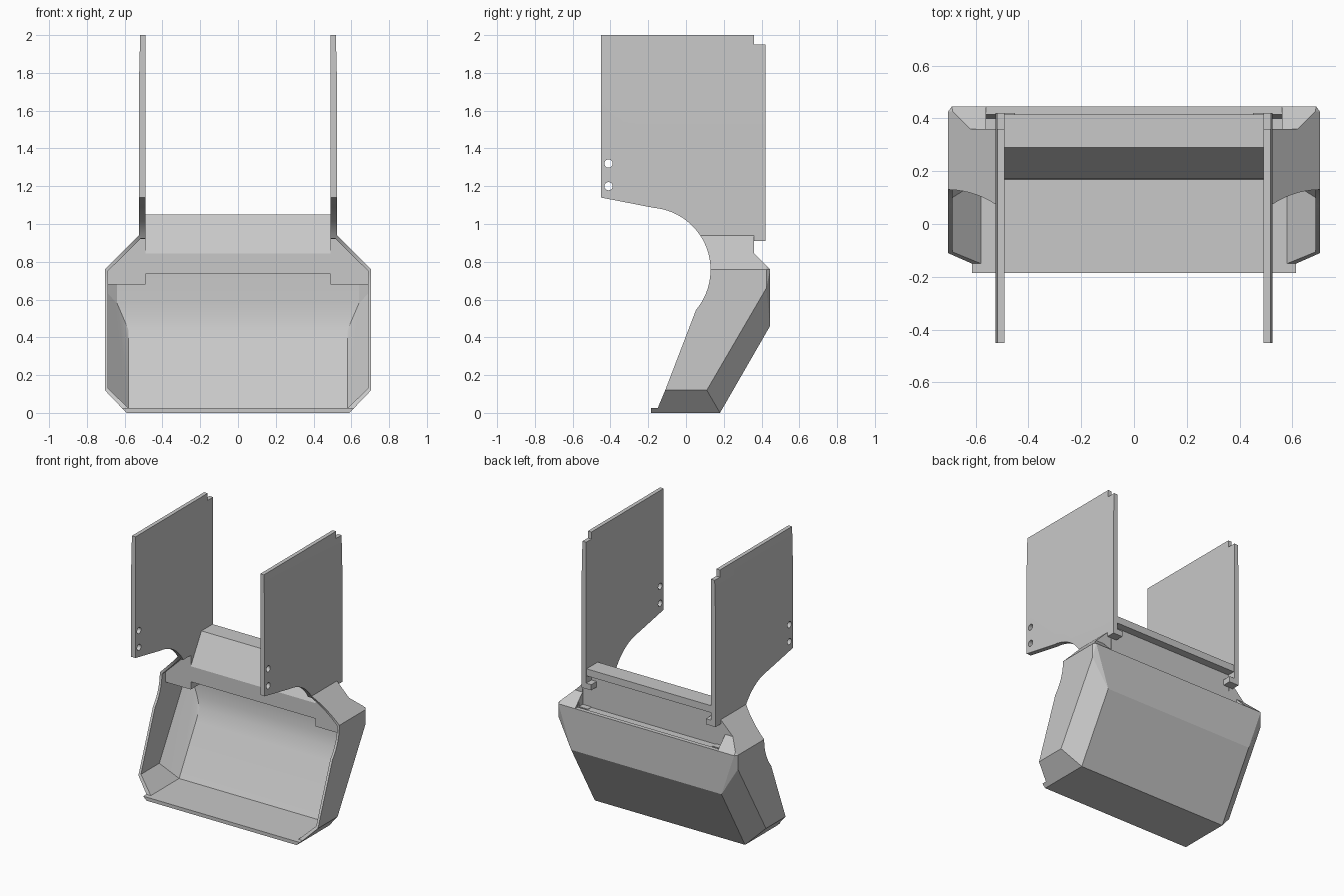
import bpy, bmesh, math
from mathutils import Vector

cube = bpy.data.objects.get("Cube")
if cube:
    bpy.data.objects.remove(cube, do_unlink=True)

grey = bpy.data.materials.new("plain_grey")
grey.use_nodes = True
GREY = (0.58, 0.58, 0.58, 1)
grey.diffuse_color = GREY
grey.node_tree.nodes["Principled BSDF"].inputs["Base Color"].default_value = GREY


def finish(name, bm):
    bmesh.ops.recalc_face_normals(bm, faces=bm.faces[:])
    mesh = bpy.data.meshes.new(name)
    bm.to_mesh(mesh)
    bm.free()
    mesh.materials.append(grey)
    obj = bpy.data.objects.new(name, mesh)
    bpy.context.collection.objects.link(obj)
    return obj


def prism(name, profile, x0, x1):
    """Extrude a (y, z) outline from x0 to x1."""
    bm = bmesh.new()
    face = bm.faces.new([bm.verts.new((x0, y, z)) for y, z in profile])
    moved = bmesh.ops.extrude_face_region(bm, geom=[face])["geom"]
    verts = [g for g in moved if isinstance(g, bmesh.types.BMVert)]
    bmesh.ops.translate(bm, verts=verts, vec=(x1 - x0, 0, 0))
    return finish(name, bm)


def box(name, x0, x1, y0, y1, z0, z1):
    return prism(name, [(y0, z0), (y1, z0), (y1, z1), (y0, z1)], x0, x1)


def hull(name, points, mirror=True):
    """Convex solid around points, mirrored across x."""
    bm = bmesh.new()
    for x, y, z in points:
        bm.verts.new((x, y, z))
        if mirror:
            bm.verts.new((-x, y, z))
    result = bmesh.ops.convex_hull(bm, input=bm.verts[:])
    spare = set(result["geom_interior"] + result["geom_unused"])
    bmesh.ops.delete(bm, geom=[v for v in spare if isinstance(v, bmesh.types.BMVert)], context="VERTS")
    bmesh.ops.dissolve_limit(bm, angle_limit=math.radians(1.5), verts=bm.verts[:], edges=bm.edges[:])
    return finish(name, bm)


def cut(obj, cutter, operation="DIFFERENCE", keep=False):
    mod = obj.modifiers.new("cut", "BOOLEAN")
    mod.object, mod.operation, mod.solver = cutter, operation, "EXACT"
    bpy.context.view_layer.objects.active = obj
    bpy.ops.object.modifier_apply(modifier=mod.name)
    if not keep:
        bpy.data.objects.remove(cutter, do_unlink=True)


def arc(start, end, steps):
    """Round front cut-out shared by the bucket sides and the arms."""
    angles = [math.radians(start + (end - start) * i / steps) for i in range(steps + 1)]
    return [(-0.2 + 0.33 * math.cos(a), 0.757 + 0.33 * math.sin(a)) for a in angles]


# Side outline that trims the bucket
side_outline = [(-0.18, 0), (0.19, -0.01), (0.45, 0.45), (0.45, 0.755), (0.36, 0.845), (0.36, 0.95)]
side_outline += arc(34, -40, 16) + [(-0.11, 0.12), (-0.15, 0.025), (-0.185, 0.025), (-0.185, 0)]
trim = prism("trim", side_outline[1:-1] + [(-0.185, -0.01)], -1, 1)

# Bucket shell: chamfered solid, hollowed and trimmed
F = -0.4
bucket = hull("bucket_shell", [
    (0.59, F, 0), (0.59, 0.18, 0), (0.705, F, 0.12), (0.705, 0.11, 0.12),
    (0.59, 0.445, 0.46), (0.705, 0.425, 0.66), (0.705, F, 0.76), (0.705, 0.425, 0.76),
    (0.69, 0.445, 0.76), (0.525, F, 0.94), (0.525, 0.445, 0.94)])
F = -0.6
cavity = hull("cavity", [
    (0.58, F, 0.025), (0.58, 0.168, 0.025), (0.688, F, 0.13), (0.688, 0.1, 0.13),
    (0.58, 0.358, 0.36), (0.58, 0.396, 0.44), (0.61, 0.413, 0.51), (0.64, 0.42, 0.58),
    (0.64, 0.42, 0.75), (0.688, 0.39, 0.63), (0.688, F, 0.752), (0.688, 0.39, 0.752),
    (0.515, F, 0.922), (0.515, 0.34, 0.922)])
cut(bucket, cavity)
cut(bucket, trim, "INTERSECT", keep=True)
cut(bucket, box("top_opening", -0.495, 0.495, -0.5, 0.6, 0.76, 1.2))
cut(bucket, box("rear_ledge", -0.56, 0.56, 0.36, 0.6, 0.76, 1.2))

# Cross beam with sloped front and rear lip
prism("cross_beam", [(0.17, 0.735), (0.17, 0.845), (0.29, 1.05), (0.415, 1.05), (0.415, 1.0),
                     (0.36, 1.0), (0.36, 0.755), (0.425, 0.755), (0.425, 0.735)], -0.492, 0.492)

for side, s in (("left", 1), ("right", -1)):
    # Solid block under the sloped shoulder
    block = hull(side + "_shoulder_block", [
        (s * x, y, z) for y in (0.17, 0.4)
        for x, z in ((0.49, 0.68), (0.69, 0.68), (0.69, 0.755), (0.515, 0.932), (0.49, 0.932))], False)
    cut(block, trim, "INTERSECT", keep=True)
    cut(block, box("ledge", -0.56, 0.56, 0.358, 0.6, 0.758, 1.2))

    # Arm plate with notched rear edge and two holes
    arm = prism(side + "_arm", [(-0.45, 2), (0.36, 2), (0.36, 1.95), (0.42, 1.95), (0.42, 0.91),
                                (0.36, 0.91), (0.36, 0.92)] + arc(30, 85, 12) + [(-0.45, 1.14)],
                s * 0.49, s * 0.525)
    for z in (1.2, 1.32):
        ring = [(-0.41 + 0.022 * math.cos(i * math.tau / 16), z + 0.022 * math.sin(i * math.tau / 16))
                for i in range(16)]
        cut(arm, prism("hole", ring, s * 0.4, s * 0.6))

    # Slight taper on the outer face near the top
    bm = bmesh.new()
    bm.from_mesh(arm.data)
    bmesh.ops.bisect_plane(bm, geom=bm.verts[:] + bm.edges[:] + bm.faces[:],
                           plane_co=Vector((0, 0, 1.72)), plane_no=Vector((0, 0, 1)))
    for v in bm.verts:
        if v.co.z > 1.73 and abs(v.co.x) > 0.51:
            v.co.x -= s * 0.007 * (v.co.z - 1.72) / 0.28
    bm.to_mesh(arm.data)
    bm.free()

    # Small rear locking tab
    box(side + "_rear_tab", s * 0.45, s * 0.49, 0.355, 0.42, 0.91, 0.95)

bpy.data.objects.remove(trim, do_unlink=True)

# Smooth the curved cut-out and inner bend, keep plate edges crisp
for obj in bpy.context.scene.objects:
    obj.select_set(obj.type == "MESH")
bpy.context.view_layer.objects.active = bucket
bpy.ops.object.shade_smooth_by_angle(angle=math.radians(18))
